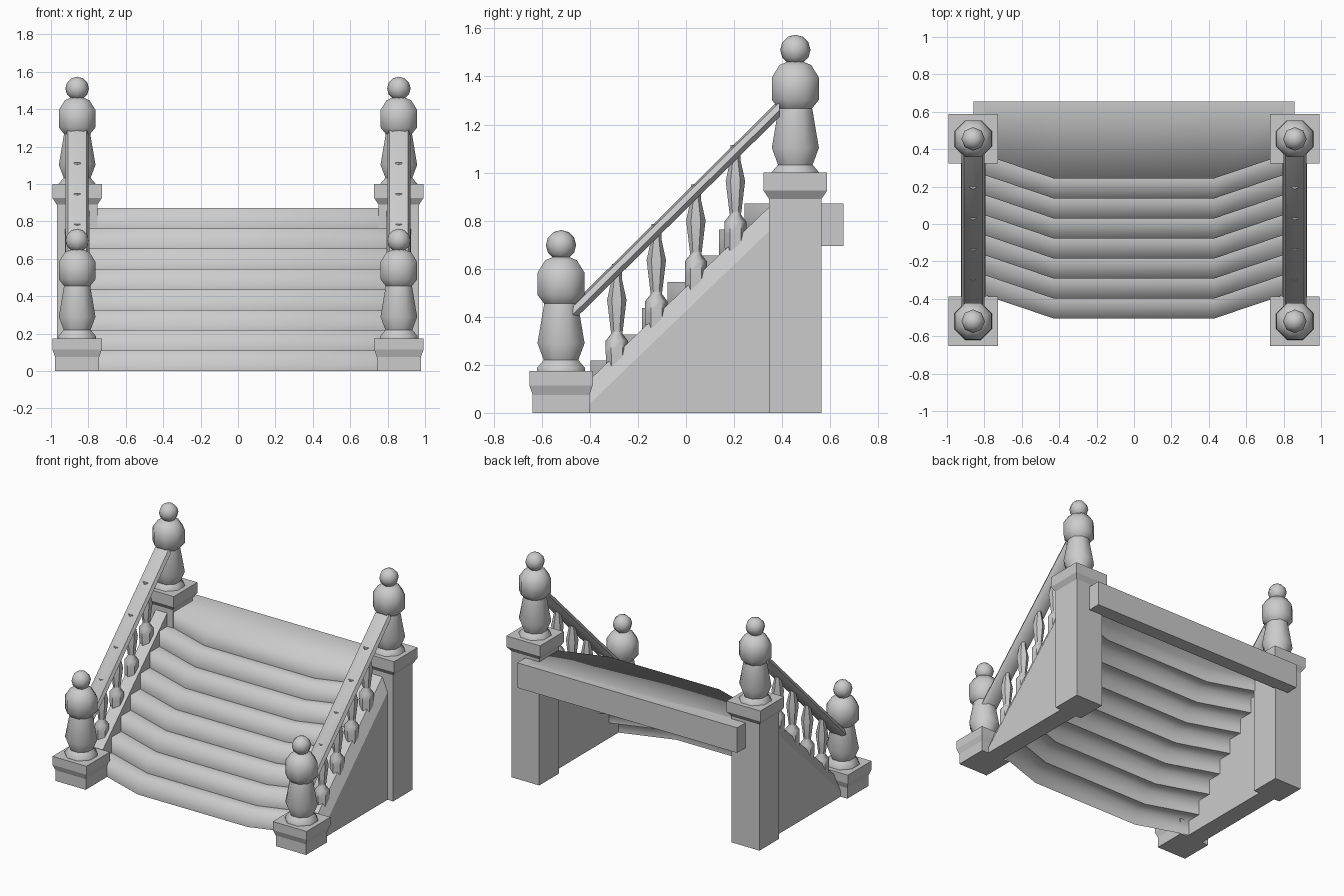
import bpy, bmesh, math
from mathutils import Vector

if "Cube" in bpy.data.objects:
    bpy.data.objects.remove(bpy.data.objects["Cube"])

stone = bpy.data.materials.new("grey_stone")
stone.use_nodes = True
COLOR = (0.6, 0.6, 0.6, 1)
stone.diffuse_color = COLOR
stone.node_tree.nodes["Principled BSDF"].inputs["Base Color"].default_value = COLOR

POST_X = 0.86
FRONT_Y, BACK_Y = -0.52, 0.455
LIFT = 0.8125          # height of the back posts above the front ones
RISE, RUN = 0.109, 0.107
STEPS = 8


def finish(name, bm, angle=None):
    """Turn a bmesh into an object, smooth below the given angle."""
    if angle != 180:
        bmesh.ops.recalc_face_normals(bm, faces=bm.faces)
    mesh = bpy.data.meshes.new(name)
    bm.to_mesh(mesh)
    bm.free()
    mesh.materials.append(stone)
    obj = bpy.data.objects.new(name, mesh)
    bpy.context.collection.objects.link(obj)
    if angle:
        bpy.ops.object.select_all(action='DESELECT')
        obj.select_set(True)
        bpy.context.view_layer.objects.active = obj
        bpy.ops.object.shade_smooth_by_angle(angle=math.radians(angle))
    return obj


def loft(name, rings, angle=None):
    """Skin a list of equal-length point rings and cap both ends."""
    bm = bmesh.new()
    loops = [[bm.verts.new(p) for p in ring] for ring in rings]
    n = len(loops[0])
    for a, b in zip(loops, loops[1:]):
        for i in range(n):
            j = (i + 1) % n
            bm.faces.new((a[i], a[j], b[j], b[i]))
    bm.faces.new(loops[0][::-1])
    bm.faces.new(loops[-1])
    return finish(name, bm, angle)


def turned(name, x, y, z, profile, sides, angle=None):
    """Stack of polygons; each profile pair is half width across flats and height."""
    k = 1 / math.cos(math.pi / sides)
    turns = [(i + 0.5) * math.tau / sides for i in range(sides)]
    rings = [[(x + r * k * math.cos(t), y + r * k * math.sin(t), z + h) for t in turns]
             for r, h in profile]
    return loft(name, rings, angle)


def box(name, lo, hi):
    rings = [[(lo[0], lo[1], z), (hi[0], lo[1], z), (hi[0], hi[1], z), (lo[0], hi[1], z)]
             for z in (lo[2], hi[2])]
    return loft(name, rings)


# Profiles of the posts and balusters
VASE = [(0.1, 0.17), (0.1, 0.187), (0.072, 0.22), (0.098, 0.29), (0.07, 0.455),
        (0.098, 0.49), (0.098, 0.583), (0.066, 0.635), (0.03, 0.65)]
FRONT_PLINTH = [(0.118, 0), (0.118, 0.075), (0.132, 0.115), (0.132, 0.175)]
BACK_PLINTH = [(0.109, 0), (0.109, 0.89), (0.132, 0.925), (0.132, 1.0)]
BALUSTER = [(0.038, 0), (0.04, 0.07), (0.04, 0.12), (0.02, 0.15), (0.022, 0.165),
            (0.035, 0.29), (0.018, 0.38), (0.018, 0.44)]

for side, sx in (("left", 1), ("right", -1)):
    x = sx * POST_X

    # Newel posts with ball finials
    for place, y, lift, plinth in (("front", FRONT_Y, 0, FRONT_PLINTH),
                                   ("back", BACK_Y, LIFT, BACK_PLINTH)):
        tag = f"{place}_{side}"
        turned(f"{tag}_plinth", x, y, 0, plinth, 4)
        turned(f"{tag}_post", x, y, lift, VASE, 8, 46)
        bm = bmesh.new()
        bmesh.ops.create_uvsphere(bm, u_segments=8, v_segments=6, radius=0.063)
        bmesh.ops.translate(bm, verts=bm.verts, vec=(x, y, lift + 0.698))
        finish(f"{tag}_finial", bm, 60)

    # Sloped handrail with a rounded top
    section = [(-0.04, -0.072), (0.04, -0.072), (0.062, -0.045),
               (0.05, -0.012), (0, 0), (-0.05, -0.012), (-0.062, -0.045)]
    ends = [(-0.47, 0.455), (0.39, 1.305)]
    loft(f"{side}_handrail", [[(x + u, y, z + v) for u, v in section] for y, z in ends], 50)

    # Balusters under the rail
    for i in range(4):
        turned(f"{side}_baluster_{i + 1}", x, -0.288 + 0.1645 * i, 0.18 + 0.165 * i,
               BALUSTER, 6, 50)

    # Triangular side wall with a chamfered outer edge
    inner, ridge, outer = sx * 0.795, sx * 0.885, sx * 0.925
    loft(f"{side}_side_wall",
         [[(inner, y, 0), (inner, y, z), (ridge, y, z), (outer, y, z - 0.1), (outer, y, 0)]
          for y, z in ((-0.42, 0.12), (0.36, 0.87))])

# Steps: each a riser and tread sheet with swept-back ends
WIDTHS = [(-0.8, 0.125), (-0.43, 0), (0.43, 0), (0.8, 0.125)]
for i in range(STEPS):
    y, low, top = -0.505 + RUN * i, RISE * i, RISE * (i + 1)
    last = i == STEPS - 1
    bm = bmesh.new()
    columns = []
    for x, sweep in WIDTHS:
        back = 0.655 if last else y + RUN + sweep
        columns.append([bm.verts.new(p) for p in
                        ((x, y + sweep, low), (x, y + sweep, top), (x, back, top))])
    for a, b in zip(columns, columns[1:]):
        for k in range(2):
            bm.faces.new((a[k], b[k], b[k + 1], a[k + 1]))
    finish("landing" if last else f"step_{i + 1}", bm, 180)

# Beam carrying the back of the landing
box("back_beam", (-0.858, 0.555, 0.695), (0.858, 0.655, RISE * STEPS))
